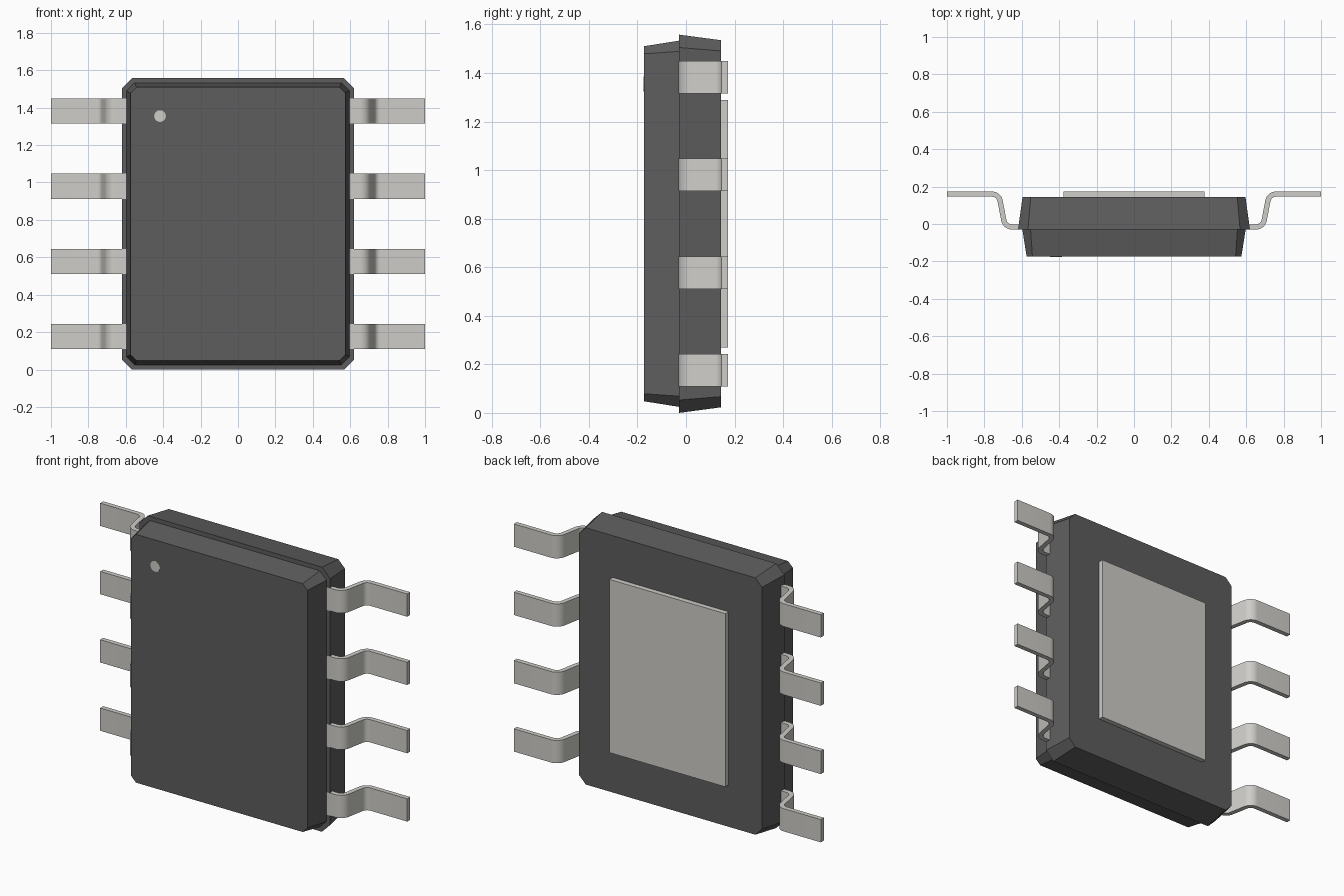
import bpy, bmesh, math

if "Cube" in bpy.data.objects:
    bpy.data.objects.remove(bpy.data.objects["Cube"])

MID_Z = 0.779


def material(name, color):
    m = bpy.data.materials.new(name)
    m.diffuse_color = (*color, 1)
    m.use_nodes = True
    m.node_tree.nodes["Principled BSDF"].inputs["Base Color"].default_value = m.diffuse_color
    return m


plastic = material("dark_plastic", (0.11, 0.11, 0.11))
metal = material("tinned_metal", (0.62, 0.61, 0.58))


def loft(name, rings, mat):
    """Closed solid made by skinning rings that all have the same vertex count."""
    bm = bmesh.new()
    loops = [[bm.verts.new(p) for p in ring] for ring in rings]
    n = len(loops[0])
    for a, b in zip(loops, loops[1:]):
        for i in range(n):
            j = (i + 1) % n
            bm.faces.new((a[i], a[j], b[j], b[i]))
    bm.faces.new(loops[0])
    bm.faces.new(loops[-1])
    bmesh.ops.recalc_face_normals(bm, faces=bm.faces[:])
    mesh = bpy.data.meshes.new(name)
    bm.to_mesh(mesh)
    bm.free()
    ob = bpy.data.objects.new(name, mesh)
    bpy.context.collection.objects.link(ob)
    mesh.materials.append(mat)
    return ob


def octagon(y, hx, hz, c):
    """Rectangle with chamfered corners, in the plane y."""
    pts = [(hx, hz - c), (hx - c, hz), (c - hx, hz), (-hx, hz - c),
           (-hx, c - hz), (c - hx, -hz), (hx - c, -hz), (hx, c - hz)]
    return [(x, y, MID_Z + z) for x, z in pts]


# Two tapered body halves meeting in a stepped parting line
loft("body_back", [octagon(-0.029, 0.62, 0.779, 0.053),
                   octagon(0.144, 0.596, 0.756, 0.044)], plastic)
loft("body_front", [octagon(-0.029, 0.597, 0.754, 0.044),
                    octagon(-0.174, 0.574, 0.731, 0.031)], plastic)

# Exposed heat pad on the back
loft("heat_pad", [[(x, y, MID_Z + z) for x, z in
                   ((-0.378, -0.51), (0.378, -0.51), (0.378, 0.51), (-0.378, 0.51))]
                  for y in (0.14, 0.174)], metal)

# Pin one marker dot on the front face
loft("marker_dot", [[(-0.417 + 0.031 * math.cos(a), y, 1.355 + 0.031 * math.sin(a))
                     for a in (i * math.tau / 32 for i in range(32))]
                    for y in (-0.17, -0.1755)], metal)

# Gull-wing lead: centre line as (x, y, normal angle)
HALF_T, RADIUS, STEPS = 0.014, 0.045, 8
y_in, y_out = -0.016, 0.16
path = [(0.58, y_in, -90)]
for i in range(STEPS + 1):
    a = -90 + 78 * i / STEPS
    path.append((0.652 + RADIUS * math.cos(math.radians(a)),
                 y_in + RADIUS + RADIUS * math.sin(math.radians(a)), a))
for i in range(STEPS + 1):
    a = 168 - 78 * i / STEPS
    path.append((0.76 + RADIUS * math.cos(math.radians(a)),
                 y_out - RADIUS + RADIUS * math.sin(math.radians(a)), a - 180))
path.append((1.0, y_out, -90))

for k in range(4):
    z = MID_Z + (k - 1.5) * 0.402
    rings = []
    for x, y, a in path:
        dx = HALF_T * math.cos(math.radians(a))
        dy = HALF_T * math.sin(math.radians(a))
        rings.append([(x + s * dx, y + s * dy, z + h) for s, h in
                      ((1, -0.067), (1, 0.067), (-1, 0.067), (-1, -0.067))])
    lead = loft(f"lead_pair_{k + 1}", rings, metal)
    bpy.ops.object.select_all(action='DESELECT')
    lead.select_set(True)
    bpy.context.view_layer.objects.active = lead
    bpy.ops.object.shade_smooth_by_angle(angle=math.radians(30))
    # Matching lead on the opposite side
    lead.modifiers.new("mirror", 'MIRROR').use_axis = (True, False, False)
